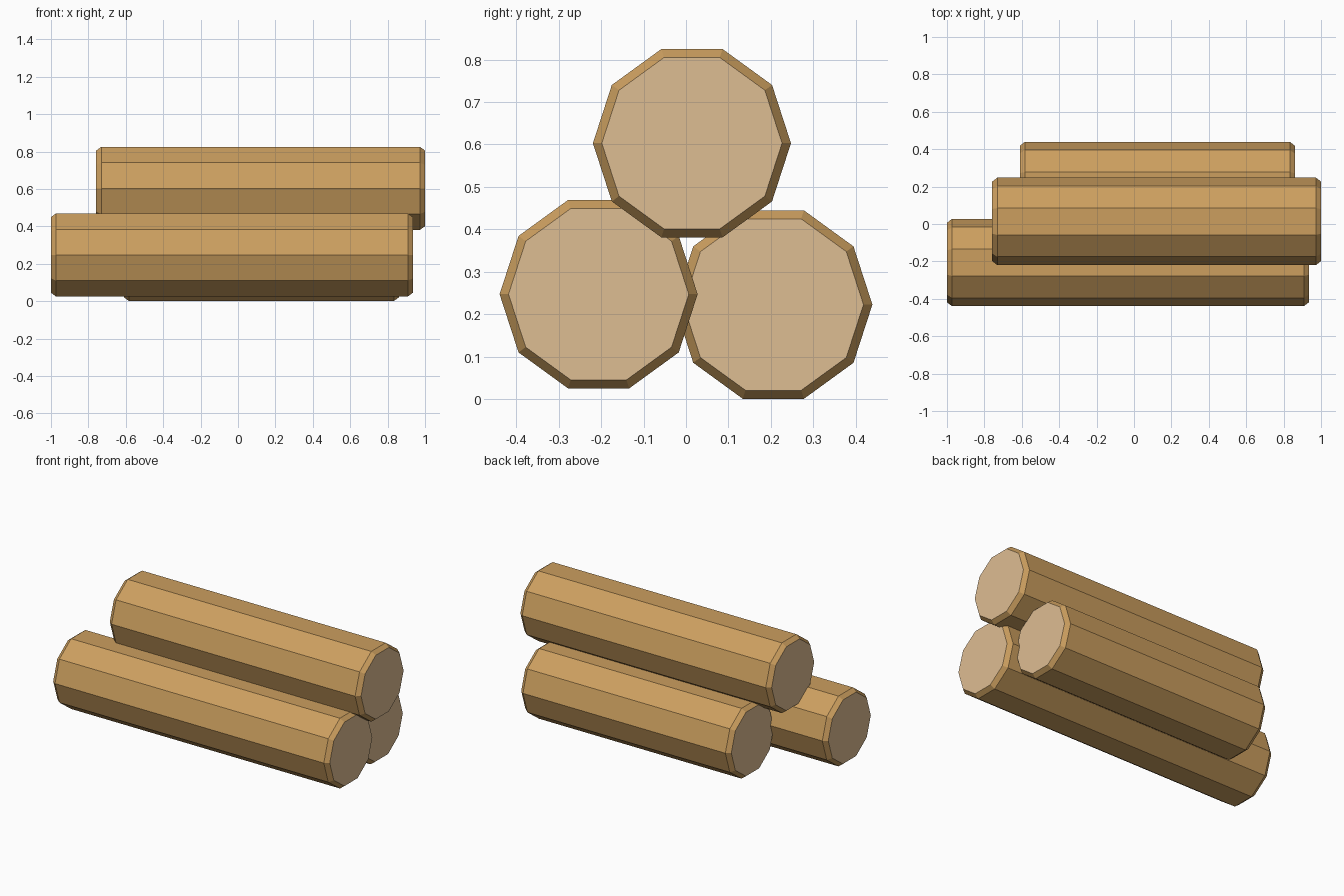
import bpy
import bmesh
import math

if "Cube" in bpy.data.objects:
    bpy.data.objects.remove(bpy.data.objects["Cube"])


def srgb(*rgb):
    lin = [((c / 255 + 0.055) / 1.055) ** 2.4 for c in rgb]
    return (*lin, 1.0)


def material(name, color):
    m = bpy.data.materials.new(name)
    m.diffuse_color = color
    m.use_nodes = True
    m.node_tree.nodes["Principled BSDF"].inputs["Base Color"].default_value = m.diffuse_color
    return m


bark = material("bark brown", srgb(204, 159, 95))
cut = material("cut wood", srgb(222, 189, 146))

SIDES, RADIUS, CAP_RADIUS, CHAMFER = 10, 0.2335, 0.2125, 0.027


def log(name, x0, x1, y, z):
    """Ten-sided log along x with chamfered ends and pale cut faces."""
    bm = bmesh.new()
    profile = [(x0, CAP_RADIUS), (x0 + CHAMFER, RADIUS),
               (x1 - CHAMFER, RADIUS), (x1, CAP_RADIUS)]
    rings = []
    for x, r in profile:
        rings.append([bm.verts.new((x, y + r * math.cos(a), z + r * math.sin(a)))
                      for a in (2 * math.pi * i / SIDES for i in range(SIDES))])
    # bark and chamfers
    for a, b in zip(rings, rings[1:]):
        for i in range(SIDES):
            j = (i + 1) % SIDES
            bm.faces.new((a[i], a[j], b[j], b[i]))
    # sawn ends
    for ring in (rings[0], rings[-1]):
        bm.faces.new(ring).material_index = 1
    bmesh.ops.recalc_face_normals(bm, faces=bm.faces)
    mesh = bpy.data.meshes.new(name)
    bm.to_mesh(mesh)
    bm.free()
    mesh.materials.append(bark)
    mesh.materials.append(cut)
    bpy.context.collection.objects.link(bpy.data.objects.new(name, mesh))


# stack of three logs
log("front_log", -1.0, 0.935, -0.206, 0.247)
log("back_log", -0.61, 0.86, 0.206, 0.2225)
log("top_log", -0.758, 1.0, 0.014, 0.603)
